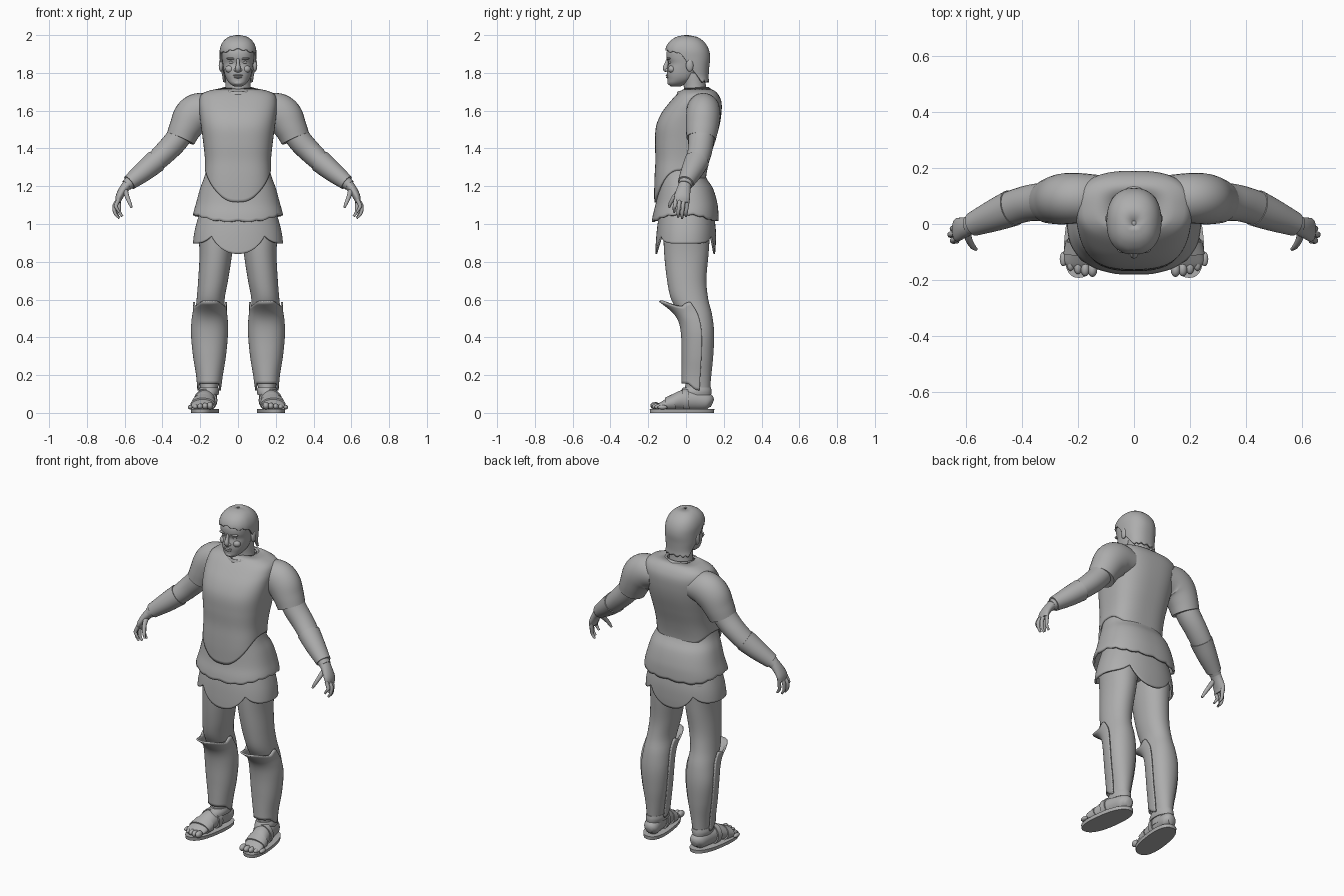
import bpy, bmesh, math
from mathutils import Vector

grey = bpy.data.materials.new("plain grey")
grey.diffuse_color = (0.42, 0.42, 0.42, 1)


def sample(rows, t):
    """Smooth interpolation of rows keyed by their first value."""
    t = min(max(t, rows[0][0]), rows[-1][0])
    i = 0
    while i < len(rows) - 2 and t > rows[i + 1][0]:
        i += 1
    slope = lambda j, k: ((rows[min(j + 1, len(rows) - 1)][k] - rows[max(j - 1, 0)][k]) /
                          (rows[min(j + 1, len(rows) - 1)][0] - rows[max(j - 1, 0)][0]))
    h = rows[i + 1][0] - rows[i][0]
    s = (t - rows[i][0]) / h
    return [(2*s**3 - 3*s*s + 1) * rows[i][k] + (s**3 - 2*s*s + s) * h * slope(i, k)
            + (3*s*s - 2*s**3) * rows[i + 1][k] + (s**3 - s*s) * h * slope(i + 1, k)
            for k in range(1, len(rows[0]))]


def build(name, rings, closed=True, caps=True, thick=0, mirror=False, shear=0):
    """Skin a list of vertex rings into one object."""
    bm = bmesh.new()
    vs = [[bm.verts.new((p[0] - shear * p[1], p[1], p[2])) for p in r] for r in rings]
    n = len(vs[0])
    for a, b in zip(vs, vs[1:]):
        for i in range(n if closed else n - 1):
            j = (i + 1) % n
            bm.faces.new((a[i], a[j], b[j], b[i]))
    if caps:
        bm.faces.new(vs[0])
        bm.faces.new(vs[-1])
    bmesh.ops.recalc_face_normals(bm, faces=bm.faces)
    me = bpy.data.meshes.new(name)
    bm.to_mesh(me)
    bm.free()
    me.polygons.foreach_set("use_smooth", [True] * len(me.polygons))
    me.set_sharp_from_angle(angle=math.radians(45))
    me.materials.append(grey)
    ob = bpy.data.objects.new(name, me)
    bpy.context.collection.objects.link(ob)
    if thick:
        m = ob.modifiers.new("thickness", 'SOLIDIFY')
        m.thickness, m.offset = thick, -1
    if mirror:
        ob.modifiers.new("mirror", 'MIRROR')
    return ob


def shell(name, rows, low=None, top=None, p=2.3, n=64, m=20, span=180, **kw):
    """Upright form; rows are z, centre x, half width, front y, back y."""
    rings = []
    for k in range(m + 1):
        ring = []
        for i in range(n):
            deg = -span + 2 * span * i / (n if span == 180 else n - 1)
            z0 = low(abs(deg)) if low else rows[0][0]
            z1 = top(abs(deg)) if top else rows[-1][0]
            z = z0 + (z1 - z0) * k / m
            cx, hw, yf, yb = sample(rows, z)
            s, c = math.sin(math.radians(deg)), math.cos(math.radians(deg))
            pw = lambda v: math.copysign(abs(v) ** (2 / p), v)
            ring.append((cx + hw * pw(s), (yf + yb) / 2 - (yb - yf) / 2 * pw(c), z))
        rings.append(ring)
    return build(name, rings, closed=span == 180, **kw)


def tube(name, pts, ref=(0, 1, 0), n=28, m=5, **kw):
    """Limb along a path; points are x, y, z, radius across, radius along ref."""
    rows = [(i, *q) for i, q in enumerate(pts)]
    total = (len(pts) - 1) * m
    data = [sample(rows, k / m) for k in range(total + 1)]
    rings = []
    for k, d in enumerate(data):
        t = (Vector(data[min(k + 1, total)][:3]) - Vector(data[max(k - 1, 0)][:3])).normalized()
        v = Vector(ref)
        v = (v - t * v.dot(t)).normalized()
        u = t.cross(v)
        rings.append([Vector(d[:3]) + u * d[3] * math.cos(a) + v * d[4] * math.sin(a)
                      for a in (2 * math.pi * i / n for i in range(n))])
    return build(name, rings, **kw)


def blob(name, c, r, mirror=False):
    """Ellipsoid for small features."""
    rings = [[(c[0] + r[0] * math.sin(f) * math.cos(a), c[1] + r[1] * math.sin(f) * math.sin(a),
               c[2] + r[2] * math.cos(f)) for a in (2 * math.pi * i / 16 for i in range(16))]
             for f in (0.05 + (math.pi - 0.1) * k / 10 for k in range(11))]
    return build(name, rings, mirror=mirror)


def step(a, b, x):
    x = min(max((x - a) / (b - a), 0), 1)
    return x * x * (3 - 2 * x)


# Head and neck
shell("head", [(1.728, 0, .02, -.08, -.03), (1.742, 0, .042, -.095, .0), (1.765, 0, .06, -.097, .04),
               (1.79, 0, .07, -.1, .06), (1.82, 0, .076, -.099, .075), (1.85, 0, .081, -.093, .09),
               (1.88, 0, .085, -.103, .1), (1.92, 0, .085, -.1, .1), (1.965, 0, .06, -.07, .07)], m=28)
shell("neck", [(1.64, 0, .085, -.03, .125), (1.71, 0, .068, -.012, .108), (1.8, 0, .066, -.02, .1)], p=2)
shell("hair", [(1.75, 0, .084, .0, .122), (1.78, 0, .084, -.03, .12), (1.83, 0, .093, -.07, .123),
               (1.88, 0, .097, -.1, .128), (1.92, 0, .097, -.109, .122), (1.955, 0, .086, -.096, .104),
               (1.98, 0, .066, -.07, .077), (1.994, 0, .04, -.04, .05), (2.0, 0, .008, -.005, .012)],
      low=lambda d: 1.925 - .015 * step(0, 50, d) - .155 * step(66, 112, d) + .005 * math.cos(math.radians(d * 14)),
      m=24, thick=.012, caps=False)
build("hair_crown", [[(r * math.sin(a), .003 + r * math.cos(a), z)
                      for a in (i * math.pi / 8 for i in range(16))] for r, z in ((.012, 1.996), (.004, 2.0))])
tube("nose", [(0, -.096, 1.875, .008, .006), (0, -.103, 1.85, .009, .01),
              (0, -.109, 1.825, .014, .014), (0, -.1, 1.808, .014, .01)])
blob("nostril", (.013, -.1, 1.815), (.009, .012, .008), True)
blob("brow", (.035, -.09, 1.876), (.026, .014, .007), True)
blob("eye", (.034, -.082, 1.856), (.015, .011, .008), True)
blob("cheek", (.043, -.075, 1.82), (.024, .02, .02), True)
blob("upper_lip", (0, -.097, 1.787), (.026, .011, .005))
blob("lower_lip", (0, -.096, 1.777), (.022, .011, .006))
blob("chin", (0, -.085, 1.748), (.026, .014, .014))
blob("ear", (.09, .02, 1.84), (.012, .02, .034), True)

# Breastplate with a rounded tongue at the front and a short back
shell("breastplate", [(1.1, 0, .165, -.168, .12), (1.2, 0, .176, -.168, .105), (1.26, 0, .176, -.166, .108),
                      (1.34, 0, .175, -.162, .125), (1.43, 0, .184, -.164, .152), (1.52, 0, .196, -.158, .177),
                      (1.59, 0, .204, -.128, .188), (1.65, 0, .206, -.082, .187), (1.69, 0, .19, -.045, .168),
                      (1.71, 0, .14, -.02, .145), (1.72, 0, .085, -.005, .12)],
      low=lambda d: 1.115 + .17 * step(0, 90, d) - .05 * step(95, 150, d),
      p=2.7, n=80, m=36, thick=.01, caps=False)
shell("collar", [(1.685, 0, .1, -.05, .135), (1.706, 0, .099, -.04, .14), (1.724, 0, .082, -.014, .122)],
      top=lambda d: 1.702 + .022 * step(0, 110, d), p=2, thick=.012, caps=False, m=6)

# Tunic hem over the hips, with a finely scalloped edge
shell("tunic", [(1.0, 0, .24, -.183, .172), (1.05, 0, .238, -.175, .172), (1.11, 0, .222, -.16, .166),
                (1.19, 0, .2, -.15, .142), (1.25, 0, .178, -.145, .105), (1.31, 0, .165, -.14, .1)],
      low=lambda d: 1.018 + .035 * step(10, 75, d) - .03 * step(95, 150, d)
      - .007 * abs(math.sin(math.radians(d * 9))), n=160, p=2.4, thick=.012, caps=False)


# Lower skirt: long front and back flaps, shorter side flaps
def flap(d):
    e = min(d, 180 - d)
    return .842 + .095 * (e / 34) ** 2 if e < 34 else .897 + .04 * (abs(e - 90) / 56) ** 5


shell("lower_skirt", [(.83, 0, .236, -.163, .153), (.9, 0, .238, -.16, .158),
                      (.98, 0, .226, -.153, .157), (1.1, 0, .19, -.135, .14)],
      low=flap, n=160, thick=.01, caps=False)
shell("hips", [(.94, 0, .17, -.1, .11), (1.0, 0, .195, -.12, .13), (1.2, 0, .17, -.13, .11)])

# Legs and shin guards
leg = [(.06, .157, .044, -.03, .125), (.13, .153, .047, -.005, .128), (.2, .151, .056, -.006, .134),
       (.3, .151, .072, -.006, .144), (.42, .151, .083, -.01, .149), (.52, .148, .079, -.035, .138),
       (.6, .145, .074, -.078, .118), (.7, .132, .079, -.1, .108), (.85, .117, .087, -.116, .12),
       (1.0, .115, .1, -.12, .13)]
shell("leg", leg, m=40, n=40, p=2.1, mirror=True)
shell("shin_guard", [(.12, .153, .052, -.014, .132), (.2, .151, .061, -.013, .138), (.3, .151, .077, -.013, .148),
                     (.42, .151, .088, -.017, .153), (.49, .15, .086, -.032, .146), (.54, .149, .08, -.066, .138),
                     (.6, .148, .079, -.142, .126)],
      low=lambda d: .155 - .035 * step(50, 95, d), top=lambda d: .596 - .03 * step(20, 70, d) + .02 * step(70, 95, d),
      span=98, n=44, m=28, p=2.2, thick=.01, caps=False, mirror=True)

# Sandalled feet, turned slightly outward
SH = .13
shell("sole", [(0, .172, .068, -.19, .148), (.02, .172, .07, -.192, .15)], m=2, p=2.4, mirror=True, shear=SH)
up = (0, 0, 1)
tube("foot", [(.17, .14, .05, .02, .02), (.17, .115, .06, .044, .045), (.171, .05, .068, .05, .055),
              (.172, -.02, .066, .053, .053), (.173, -.08, .05, .058, .036), (.174, -.13, .037, .058, .02),
              (.174, -.15, .032, .045, .012)], ref=up, mirror=True, shear=SH)
tube("instep_strap", [(.171, .015, .068, .06, .062), (.171, -.015, .066, .061, .06)],
     ref=up, mirror=True, shear=SH)
tube("toe_strap", [(.173, -.06, .054, .063, .047), (.173, -.105, .044, .065, .036)],
     ref=up, mirror=True, shear=SH)
shell("ankle_band", [(.095, .155, .051, -.035, .133), (.115, .154, .054, -.028, .135), (.135, .153, .05, -.015, .132)],
      m=6, p=2, mirror=True)
for i in range(5):
    blob("toe", (.148 + .026 * i, -.163 + .004 * i * i * .6, .038 - .002 * i),
         (.017 - .001 * i, .026, .02 - .002 * i), True)

# Arms: sleeve, forearm, bracer
tube("sleeve", [(.13, .09, 1.6, .08, .085), (.2, .092, 1.595, .1, .09), (.245, .09, 1.565, .1, .091),
                (.28, .085, 1.505, .086, .086), (.304, .08, 1.452, .078, .078)], mirror=True)
tube("arm", [(.28, .085, 1.52, .065, .07), (.325, .08, 1.445, .064, .068), (.385, .072, 1.38, .06, .064),
             (.46, .048, 1.31, .053, .06), (.53, .015, 1.255, .042, .045), (.59, -.006, 1.205, .03, .034)],
     mirror=True)
tube("bracer", [(.435, .057, 1.332, .061, .066), (.5, .03, 1.278, .054, .057), (.575, -.001, 1.219, .041, .043)],
     mirror=True)

# Hands
tube("palm", [(.575, -.002, 1.22, .028, .032), (.605, -.012, 1.185, .024, .036),
              (.628, -.02, 1.145, .02, .042), (.636, -.022, 1.115, .014, .038)], mirror=True)
for i, (dx, tip) in enumerate([(.006, 1.062), (.014, 1.036), (.006, 1.03), (-.01, 1.04)]):
    y = -.054 + .021 * i
    tube("finger", [(.632, y, 1.13, .011, .011), (.64 + dx, y - .004, 1.098, .0105, .0105),
                    (.638 + dx, y - .008, tip + .025, .009, .009), (.622 + dx, y - .009, tip, .006, .006)],
         n=12, m=4, mirror=True)
tube("thumb", [(.597, -.025, 1.18, .014, .016), (.588, -.058, 1.148, .012, .013),
               (.575, -.08, 1.115, .01, .01), (.563, -.09, 1.088, .006, .006)], n=12, mirror=True)
